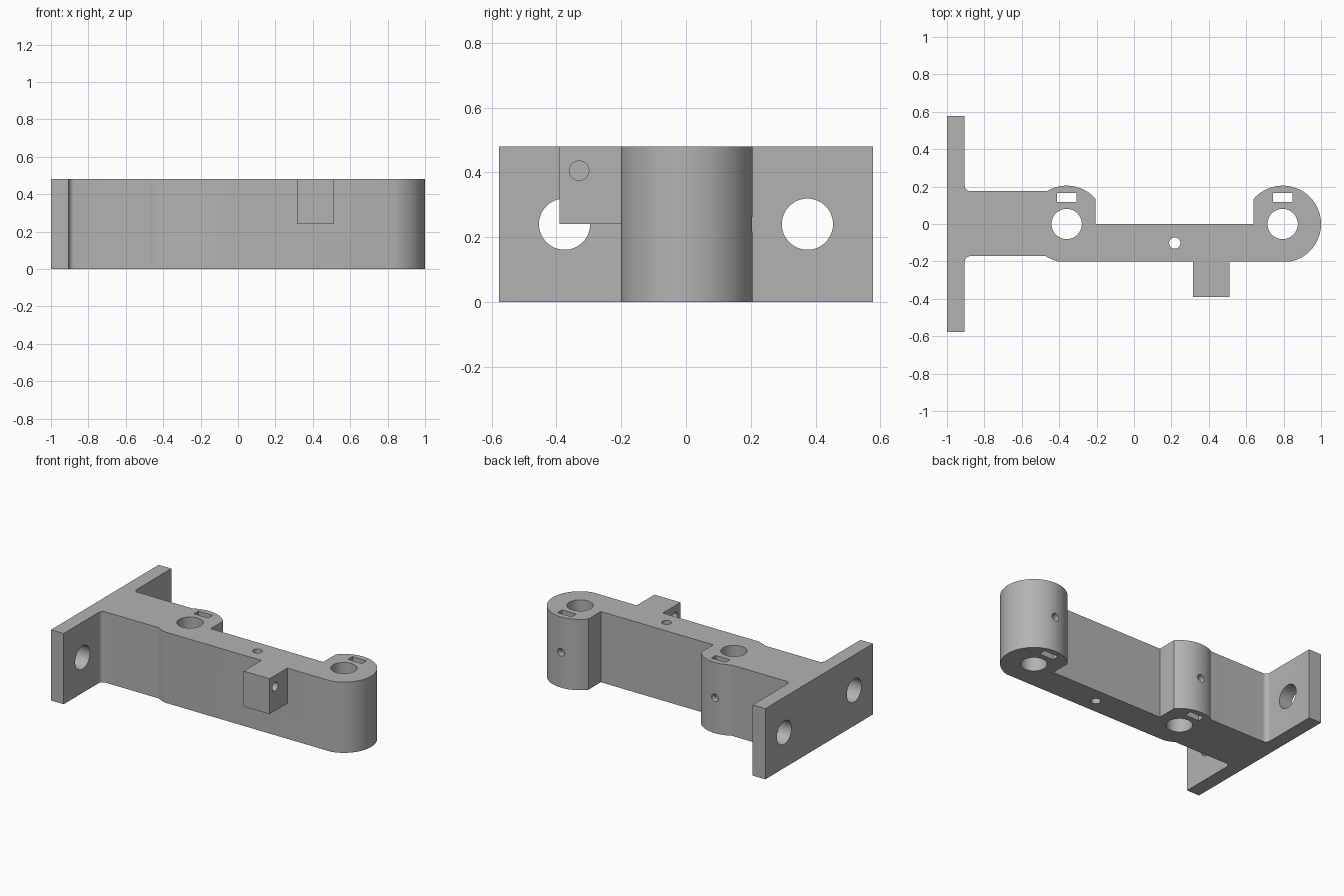
import bpy, bmesh, math
from mathutils import Matrix, Vector

cube = bpy.data.objects.get("Cube")
if cube:
    bpy.data.objects.remove(cube)

HEIGHT = 0.48
MID = HEIGHT / 2
RADIUS = 0.205
BOSSES = (-0.36, 0.795)

grey = bpy.data.materials.new("light grey")
grey.use_nodes = True
grey.diffuse_color = (0.45, 0.45, 0.45, 1)
grey.node_tree.nodes["Principled BSDF"].inputs["Base Color"].default_value = grey.diffuse_color


def add_object(name, bm):
    bmesh.ops.recalc_face_normals(bm, faces=bm.faces)
    mesh = bpy.data.meshes.new(name)
    bm.to_mesh(mesh)
    bm.free()
    mesh.materials.append(grey)
    obj = bpy.data.objects.new(name, mesh)
    bpy.context.collection.objects.link(obj)
    return obj


def box(name, low, high):
    low, high = Vector(low), Vector(high)
    bm = bmesh.new()
    bmesh.ops.create_cube(bm, size=1)
    bmesh.ops.scale(bm, vec=high - low, verts=bm.verts)
    bmesh.ops.translate(bm, vec=(low + high) / 2, verts=bm.verts)
    return add_object(name, bm)


def rod(name, centre, radius, length, axis="Z"):
    turn = Vector((0, 0, 1)).rotation_difference(
        Vector([a == axis for a in "XYZ"])).to_matrix().to_4x4()
    bm = bmesh.new()
    bmesh.ops.create_cone(bm, cap_ends=True, segments=48, radius1=radius, radius2=radius,
                          depth=length, matrix=Matrix.Translation(centre) @ turn)
    return add_object(name, bm)


def arc(cx, cy, r, start, end, steps):
    angles = [math.radians(start + (end - start) * i / steps) for i in range(steps + 1)]
    return [(cx + r * math.cos(a), cy + r * math.sin(a)) for a in angles]


def combine(target, tool, operation="DIFFERENCE"):
    tool.hide_render = True
    mod = target.modifiers.new(tool.name, "BOOLEAN")
    mod.operation = operation
    mod.solver = "EXACT"
    mod.object = tool
    bpy.context.view_layer.objects.active = target
    bpy.ops.object.modifier_apply(modifier=mod.name)
    bpy.data.objects.remove(tool)


# Plan outline: end plate, filleted neck, two bosses joined by a thin arm
left, right = BOSSES
plate, fillet, half = -0.905, 0.03, 0.577
front, back = -0.172, 0.176
arm_front = -0.2
cut = math.degrees(math.atan2(0.134, 0.155))
neck_front = math.degrees(math.asin(front / RADIUS))
neck_back = math.degrees(math.asin(back / RADIUS))
flat = math.degrees(math.asin(arm_front / RADIUS))

outline = [(-1, half), (-1, -half), (plate, -half)]
outline += arc(plate + fillet, front - fillet, fillet, 180, 90, 8)
outline += arc(left, 0, RADIUS, 180 - neck_front, 180 - flat, 8)
outline += arc(right, 0, RADIUS, flat, 180 - cut, 64)
outline += [(right - 0.155, 0), (left + 0.155, 0)]
outline += arc(left, 0, RADIUS, cut, 180 - neck_back, 24)
outline += arc(plate + fillet, back + fillet, fillet, 270, 180, 8)
outline += [(plate, half)]

bm = bmesh.new()
base = bm.faces.new([bm.verts.new((x, y, 0)) for x, y in outline])
solid = bmesh.ops.extrude_face_region(bm, geom=[base])
bmesh.ops.translate(bm, vec=(0, 0, HEIGHT),
                    verts=[v for v in solid["geom"] if isinstance(v, bmesh.types.BMVert)])
bracket = add_object("bracket_body", bm)

# Drilled lug on the front of the arm
combine(bracket, box("lug", (0.315, -0.39, MID), (0.51, -0.15, HEIGHT)), "UNION")
combine(bracket, rod("lug_hole", (0.41, -0.33, 0.405), 0.03, 0.4, "X"))

# Main bores, nut slots and clamping screw holes in the bosses
for x in BOSSES:
    combine(bracket, rod("bore", (x, 0, MID), 0.081, 1))
    combine(bracket, box("nut_slot", (x - 0.053, 0.118, -0.1), (x + 0.053, 0.166, 0.6)))
    combine(bracket, rod("screw_hole", (x, 0.15, MID), 0.026, 0.22, "Y"))

# Small pin hole through the arm
combine(bracket, rod("pin_hole", (0.218, -0.102, MID), 0.03, 1))

# Mounting holes in the end plate
for side in (-1, 1):
    combine(bracket, rod("mount_hole", (-0.95, side * 0.375, MID), 0.079, 0.3, "X"))

# Smooth the curved walls while keeping the rims sharp
bpy.ops.object.select_all(action="DESELECT")
bracket.select_set(True)
bpy.context.view_layer.objects.active = bracket
bpy.ops.object.shade_smooth_by_angle(angle=math.radians(20))
